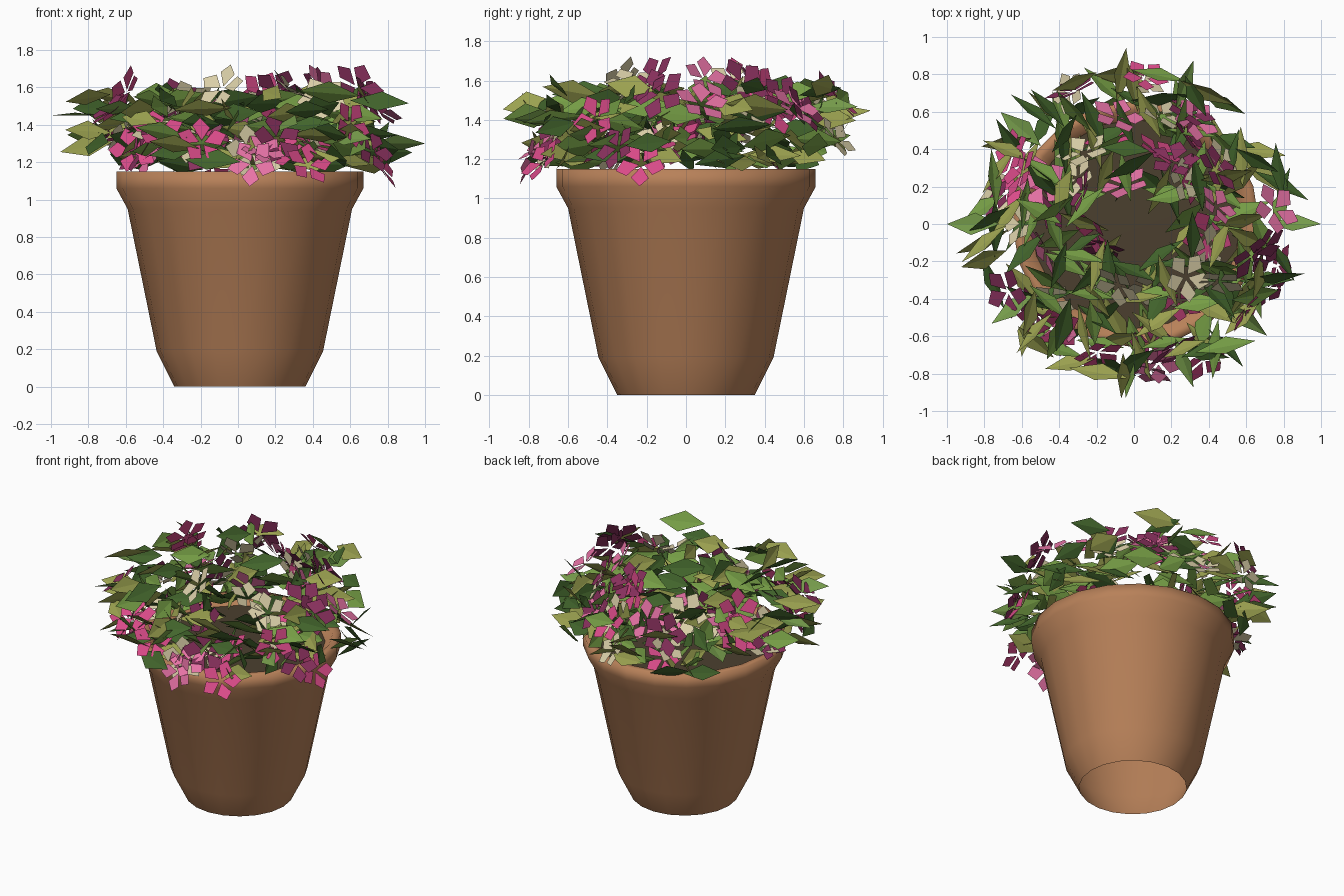
import bpy, bmesh, math, random
from mathutils import Vector, Matrix

if "Cube" in bpy.data.objects:
    bpy.data.objects.remove(bpy.data.objects["Cube"])

random.seed(8)
U = random.uniform


def material(name, rgb):
    m = bpy.data.materials.new(name)
    m.diffuse_color = (*rgb, 1)
    m.use_nodes = True
    m.node_tree.nodes["Principled BSDF"].inputs["Base Color"].default_value = m.diffuse_color
    return m


def make_object(name, bm, mat):
    me = bpy.data.meshes.new(name)
    bm.to_mesh(me)
    bm.free()
    me.materials.append(mat)
    ob = bpy.data.objects.new(name, me)
    bpy.context.collection.objects.link(ob)
    return ob


def lathe(name, profile, mat, sides=20):
    """Spin (radius, height) points round z; radius 0 closes the shape."""
    bm = bmesh.new()
    rings = []
    for r, z in profile:
        n = sides if r > 0 else 1
        rings.append([bm.verts.new((0.01 + r * math.cos(2 * math.pi * i / sides),
                                    r * math.sin(2 * math.pi * i / sides), z))
                      for i in range(n)])
    for a, b in zip(rings, rings[1:]):
        for i in range(sides):
            j = (i + 1) % sides
            if len(b) == 1:
                bm.faces.new((a[i], a[j], b[0]))
            else:
                bm.faces.new((a[i], a[j], b[j], b[i]))
    for f in bm.faces:
        f.smooth = True
    return make_object(name, bm, mat)


def frame(pos, normal, along):
    """Matrix with z on the normal and x close to the given direction."""
    n = normal.normalized()
    x = (along - n * along.dot(n)).normalized()
    y = n.cross(x)
    m = Matrix((x, y, n)).transposed().to_4x4()
    m.translation = pos
    return m


def add_leaf(bm, m, length, width):
    pts = [(-length / 2, 0, 0), (-0.04 * length, -width / 2, 0.01),
           (length / 2, 0, 0), (0.04 * length, width / 2, 0.01)]
    a, b, c, d = [bm.verts.new(m @ Vector(p)) for p in pts]
    bm.faces.new((a, b, c))
    bm.faces.new((a, c, d))


def add_flower(bm, m, size):
    for k in range(5):
        r = m @ Matrix.Rotation(2 * math.pi * k / 5, 4, 'Z')
        pts = [(0.1, 0, 0), (0.62, -0.34, 0.12), (1, 0.04, 0.16), (0.66, 0.36, 0.12)]
        bm.faces.new([bm.verts.new(r @ (Vector(p) * size)) for p in pts])


def spot(i, r_low, r_high, z_low, z_high):
    """Evenly spread place in the ring of foliage, with its outward direction."""
    a = 2 * math.pi * (i * 0.618 + U(0, 0.15))
    r = math.sqrt(U(r_low ** 2, r_high ** 2))
    z = z_low + (z_high - z_low) * ((i * 0.414 + U(0, 0.3)) % 1)
    out = Vector((math.cos(a), math.sin(a), 0))
    return out * r + Vector((0, 0, z)), out


# Pot (open underneath) and soil
lathe("pot", [(0.35, 0), (0.445, 0.19), (0.60, 0.95), (0.66, 1.06),
              (0.66, 1.15), (0.61, 1.15), (0.55, 1.08)],
      material("terracotta", (0.48, 0.22, 0.10)))
lathe("soil", [(0.56, 1.09), (0, 1.10)], material("soil", (0.07, 0.05, 0.028)))

# Leaves: steeply tilted diamonds, mostly level along their length
greens = {"dark": (0.055, 0.13, 0.025), "mid": (0.18, 0.34, 0.06), "olive": (0.33, 0.36, 0.08)}
for name, rgb in greens.items():
    bm = bmesh.new()
    for i in range(70):
        pos, out = spot(i, 0.22, 0.83, 1.18, 1.57)
        t = U(0, 2 * math.pi)
        along = Vector((math.cos(t), math.sin(t), U(-0.2, 0.2)))
        across = Vector((-along.y, along.x, 0))
        normal = across * random.choice((-1, 1)) * U(0.6, 1.2) + Vector((0, 0, U(0.5, 0.8)))
        normal -= along * normal.dot(along) / along.length_squared
        add_leaf(bm, frame(pos, normal, along), U(0.24, 0.33), U(0.11, 0.15))
    make_object(name + "_leaves", bm, material(name + "_green", rgb))

# Outermost leaf tips that set the overall width
bm = bmesh.new()
for ang in (0, 70, 140, 180, 215, 290, 320):
    out = Vector((math.cos(math.radians(ang)), math.sin(math.radians(ang)), 0))
    reach = 0.86 if ang % 180 == 0 else 0.79
    side = Vector((-out.y, out.x, 0))
    add_leaf(bm, frame(out * reach + Vector((0, 0, U(1.28, 1.5))),
                       side * U(-1, 1) + Vector((0, 0, 0.8)), out), 0.28, 0.12)
make_object("outer_leaves", bm, material("outer_green", (0.18, 0.33, 0.07)))

# Five-petalled flowers facing outward and up
petals = {"pink": ((0.70, 0.07, 0.25), 17), "rose": ((0.80, 0.17, 0.38), 10),
          "plum": ((0.25, 0.03, 0.11), 16), "cream": ((0.72, 0.64, 0.40), 17)}
for name, (rgb, count) in petals.items():
    bm = bmesh.new()
    shift = random.randrange(50)
    for i in range(count):
        pos, out = spot(i + shift, 0.2, 0.82, 1.17, 1.61)
        normal = out * 0.8 + Vector((U(-0.7, 0.7), U(-0.7, 0.7), U(0.3, 0.9)))
        spin = Vector((U(-1, 1), U(-1, 1), U(-1, 1)))
        add_flower(bm, frame(pos, normal, spin), U(0.125, 0.155))
    make_object(name + "_flowers", bm, material(name + "_petal", rgb))
